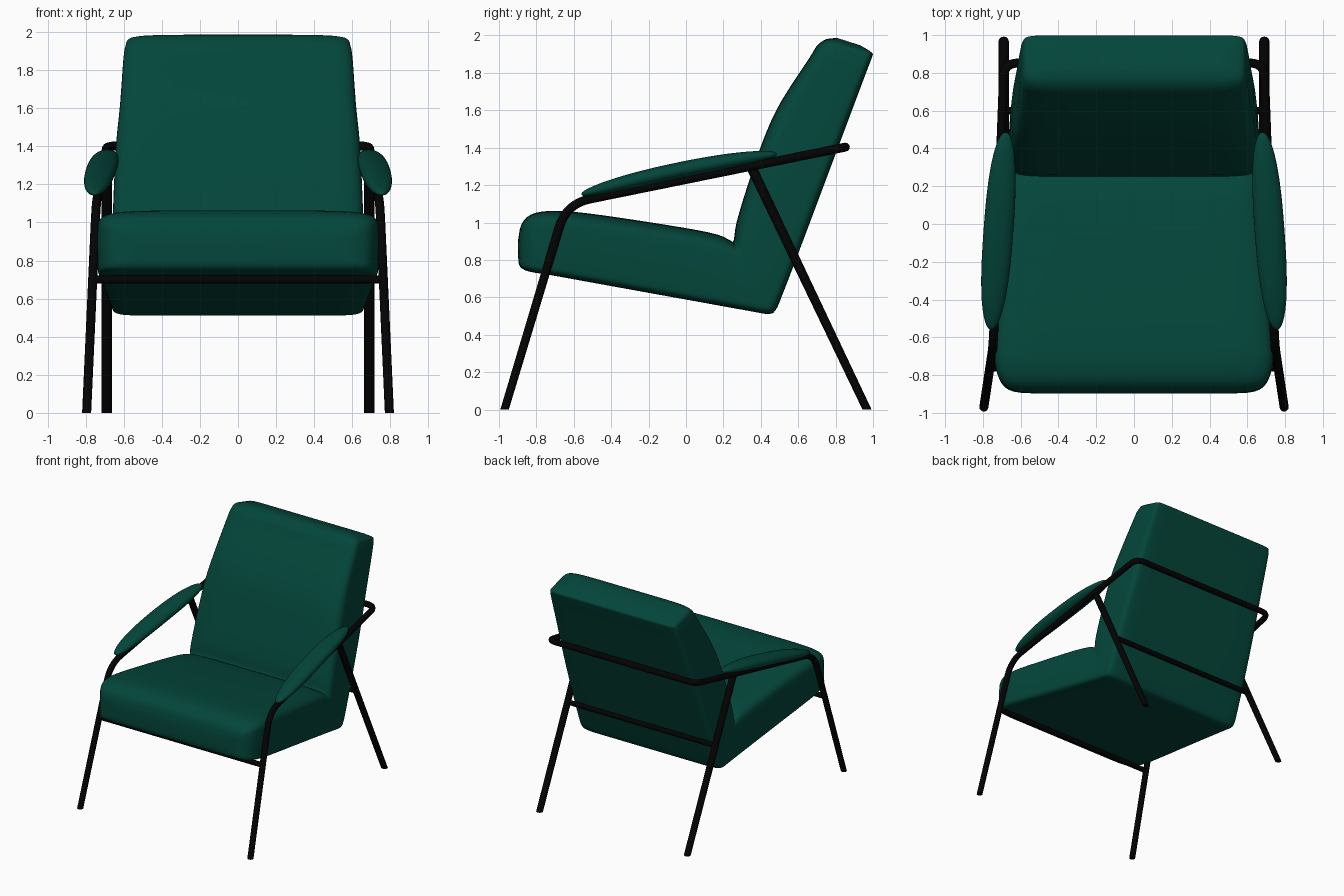
import bpy, bmesh, math
from mathutils import Vector

if "Cube" in bpy.data.objects:
    bpy.data.objects.remove(bpy.data.objects["Cube"])


def material(name, col):
    m = bpy.data.materials.new(name)
    m.diffuse_color = (*col, 1)
    m.use_nodes = True
    m.node_tree.nodes["Principled BSDF"].inputs["Base Color"].default_value = m.diffuse_color
    return m


GREEN = material("green_upholstery", (0.001, 0.061, 0.043))
BLACK = material("black_metal", (0.001, 0.001, 0.001))


def add(name, mesh, mat, angle):
    ob = bpy.data.objects.new(name, mesh)
    bpy.context.collection.objects.link(ob)
    mesh.materials.clear()
    mesh.materials.append(mat)
    bpy.ops.object.select_all(action='DESELECT')
    ob.select_set(True)
    bpy.context.view_layer.objects.active = ob
    bpy.ops.object.shade_smooth_by_angle(angle=math.radians(angle))
    return ob


def smooth_rows(rows, steps=3):
    """Catmull-Rom interpolation between ring descriptions."""
    out = []
    for i in range(len(rows) - 1):
        a, b, c, d = (rows[max(0, min(len(rows) - 1, i + k))] for k in (-1, 0, 1, 2))
        for j in range(steps):
            t = j / steps
            out.append([0.5 * (2 * q + (r - p) * t + (2 * p - 5 * q + 4 * r - s) * t * t
                               + (3 * q - p - 3 * r + s) * t ** 3)
                        for p, q, r, s in zip(a, b, c, d)])
    return out + [rows[-1]]


def loft(name, rings, top_power, low_power, n=64, angle=75):
    """Skin superellipse rings given as (top y, z, bottom y, z, half width, centre x)."""
    bm = bmesh.new()
    rows = []
    for ty, tz, by, bz, w, cx in rings:
        mid = Vector((cx, (ty + by) / 2, (tz + bz) / 2))
        half = Vector((0, (ty - by) / 2, (tz - bz) / 2))
        row = []
        for i in range(n):
            a = math.tau * i / n
            c, s = math.cos(a), math.sin(a)
            e = 2 / (top_power if s > 0 else low_power)
            u = math.copysign(abs(c) ** e, c)
            v = math.copysign(abs(s) ** e, s)
            row.append(bm.verts.new(mid + Vector((u * w, 0, 0)) + half * v))
        rows.append(row)
    for r, q in zip(rows, rows[1:]):
        for i in range(n):
            bm.faces.new((r[i], r[(i + 1) % n], q[(i + 1) % n], q[i]))
    bm.faces.new(rows[0])
    bm.faces.new(rows[-1])
    bmesh.ops.recalc_face_normals(bm, faces=bm.faces)
    me = bpy.data.meshes.new(name)
    bm.to_mesh(me)
    bm.free()
    return add(name, me, GREEN, angle)


def fillet(corners, lengths):
    """Round the inner corners of a path."""
    pts = [Vector(p) for p in corners]
    out = [pts[0]]
    for a, b, c, length in zip(pts, pts[1:], pts[2:], lengths):
        p = b + (a - b).normalized() * length
        q = b + (c - b).normalized() * length
        for i in range(9):
            t = i / 8
            out.append(p * (1 - t) ** 2 + b * 2 * t * (1 - t) + q * t * t)
    return out + [pts[-1]]


def tube(name, pts, r):
    cu = bpy.data.curves.new(name, 'CURVE')
    cu.dimensions = '3D'
    cu.bevel_depth, cu.bevel_resolution, cu.use_fill_caps = r, 4, True
    sp = cu.splines.new('POLY')
    sp.points.add(len(pts) - 1)
    for p, co in zip(sp.points, pts):
        p.co = (*co, 1)
    tmp = bpy.data.objects.new(name + "_path", cu)
    bpy.context.collection.objects.link(tmp)
    dg = bpy.context.evaluated_depsgraph_get()
    me = bpy.data.meshes.new_from_object(tmp.evaluated_get(dg))
    bpy.data.objects.remove(tmp)
    for v in me.vertices:          # feet cut level with the floor
        if v.co.z < 0.05:
            v.co.z = 0
    return add(name, me, BLACK, 50)


# Seat and backrest: one padded L-shaped body, from seat front to back top
body = [(*r, 0) for r in (
    (-0.897, 0.91, -0.897, 0.81, 0.52),
    (-0.88, 0.99, -0.888, 0.765, 0.64),
    (-0.83, 1.042, -0.84, 0.738, 0.705),
    (-0.73, 1.062, -0.72, 0.718, 0.737),
    (-0.58, 1.055, -0.52, 0.682, 0.73),
    (-0.35, 1.025, -0.25, 0.633, 0.71),
    (0.00, 0.97, 0.10, 0.57, 0.685),
    (0.17, 0.935, 0.36, 0.523, 0.667),
    (0.235, 0.905, 0.44, 0.511, 0.663),
    (0.255, 0.905, 0.478, 0.53, 0.662),
    (0.27, 1.00, 0.518, 0.62, 0.662),
    (0.33, 1.20, 0.625, 0.90, 0.655),
    (0.42, 1.46, 0.745, 1.22, 0.642),
    (0.51, 1.65, 0.865, 1.54, 0.62),
    (0.66, 1.88, 0.955, 1.78, 0.603),
    (0.70, 1.945, 0.993, 1.88, 0.591),
    (0.75, 1.98, 0.993, 1.909, 0.57),
    (0.81, 1.986, 0.93, 1.948, 0.46))]
loft("seat_and_back", smooth_rows(body), 7, 14)

# Padded armrests lying on the frame tubes
for side, label in ((-1, "left"), (1, "right")):
    rings = []
    for i in range(25):
        t = 0.999 * math.sin((i / 12 - 1) * math.pi / 2)
        y = -0.037 + 0.522 * t
        k = math.sqrt(max(0.0, 1 - abs(t) ** 2.6))
        mid = 1.276 + 0.205 * (y + 0.04) - 0.018 * t * t
        cx = side * (0.718 - 0.072 * (y + 0.04))
        rings.append((y, mid + 0.043 * k + 0.003, y, mid - 0.04 * k - 0.003,
                      0.076 * k + 0.003, cx))
    loft(label + "_armrest", rings, 2.2, 2.2, 24)

# Front legs, arms and upper back rail bent from one tube
right = [(0.795, -0.97, 0), (0.745, -0.64, 1.10), (0.688, 0.852, 1.403)]
loop = right + [(-x, y, z) for x, y, z in reversed(right)]
tube("leg_and_arm_frame", fillet(loop, (0.13, 0.075, 0.075, 0.13)), 0.024)

# Rear legs
for side, label in ((-1, "left"), (1, "right")):
    tube(label + "_rear_leg",
         [Vector((side * 0.69, 0.35, 1.295)), Vector((side * 0.69, 0.968, 0))], 0.027)

# Cross rails under the seat front and behind the back
tube("front_rail", [Vector((-0.76, -0.76, 0.70)), Vector((0.76, -0.76, 0.70))], 0.021)
tube("rear_rail", [Vector((-0.69, 0.60, 0.785)), Vector((0.69, 0.60, 0.785))], 0.02)
